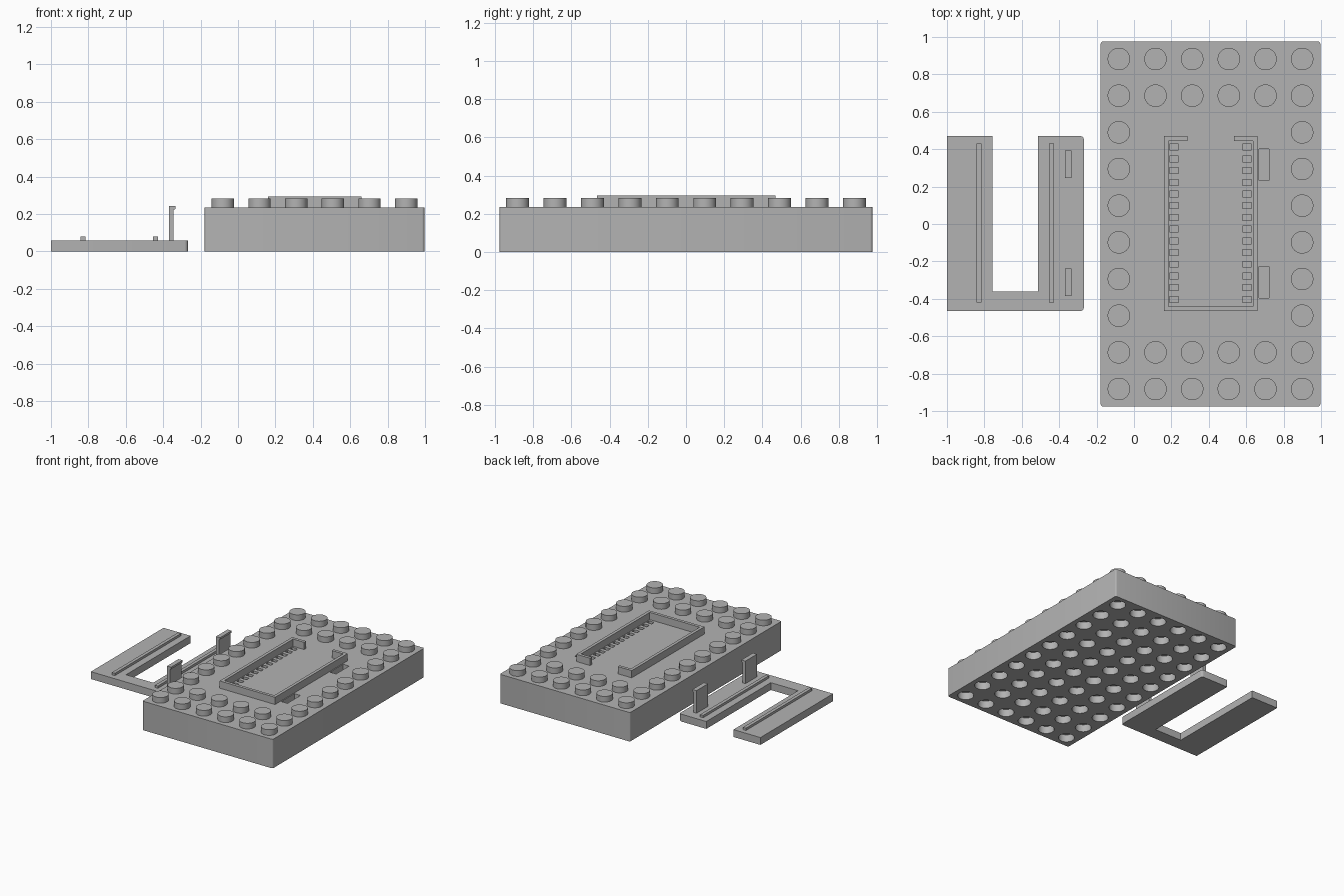
import bpy
import bmesh
from mathutils import Matrix

cube = bpy.data.objects.get("Cube")
if cube:
    bpy.data.objects.remove(cube, do_unlink=True)

grey = bpy.data.materials.new("plain grey")
grey.use_nodes = True
colour = (0.45, 0.45, 0.45, 1)
grey.diffuse_color = colour
grey.node_tree.nodes["Principled BSDF"].inputs["Base Color"].default_value = colour


def add_box(bm, x, y, z):
    """Box from (min, max) ranges."""
    size = [r[1] - r[0] for r in (x, y, z)]
    centre = [(r[1] + r[0]) / 2 for r in (x, y, z)]
    bmesh.ops.create_cube(bm, size=1,
                          matrix=Matrix.Translation(centre) @ Matrix.Diagonal((*size, 1)))


def add_cylinder(bm, x, y, z, radius):
    bmesh.ops.create_cone(bm, cap_ends=True, segments=40, radius1=radius, radius2=radius,
                          depth=z[1] - z[0],
                          matrix=Matrix.Translation((x, y, (z[0] + z[1]) / 2)))


def add_prism(bm, outline, height):
    """Extrude a flat outline up from the ground."""
    face = bm.faces.new([bm.verts.new((x, y, 0)) for x, y in outline])
    top = bmesh.ops.extrude_face_region(bm, geom=[face])["geom"]
    verts = [v for v in top if isinstance(v, bmesh.types.BMVert)]
    bmesh.ops.translate(bm, verts=verts, vec=(0, 0, height))
    bmesh.ops.recalc_face_normals(bm, faces=bm.faces)


def finish(bm, name, smooth=False):
    mesh = bpy.data.meshes.new(name)
    bm.to_mesh(mesh)
    bm.free()
    mesh.materials.append(grey)
    obj = bpy.data.objects.new(name, mesh)
    bpy.context.collection.objects.link(obj)
    if smooth:
        shade(obj)
    return obj


def shade(obj):
    bpy.ops.object.select_all(action="DESELECT")
    obj.select_set(True)
    bpy.context.view_layer.objects.active = obj
    bpy.ops.object.shade_smooth_by_angle(angle=0.6)


def round_corners(bm, radius, test=lambda v: True):
    edges = [e for e in bm.edges
             if abs(e.verts[0].co.z - e.verts[1].co.z) > 0.01 and test(e.verts[0].co)]
    bmesh.ops.bevel(bm, geom=edges, offset=radius, segments=3, affect="EDGES", profile=0.5)


PITCH = 0.196
TOP = 0.236
MID = 0.409
columns = [MID + PITCH * (i - 2.5) for i in range(6)]
rows = [PITCH * (j - 4.5) for j in range(10)]
tooth_rows = [-0.403 + 0.0626 * i for i in range(14)]

# Main block
bm = bmesh.new()
add_box(bm, (-0.178, 0.996), (-0.976, 0.976), (0, TOP))
round_corners(bm, 0.012)
base = finish(bm, "base_block")

# Cutter: stud sockets below, pin slots and clip slots above
bm = bmesh.new()
for x in columns:
    for y in rows:
        add_cylinder(bm, x, y, (-0.05, 0.06), 0.06)
for y in tooth_rows:
    for x in (0.19, 0.58):
        add_box(bm, (x, x + 0.049), (y - 0.016, y + 0.016), (0.18, 0.4))
for y in (-0.395, 0.232):
    add_box(bm, (0.667, 0.722), (y, y + 0.168), (0.09, 0.4))
cutter = finish(bm, "socket_cutter")
cutter.hide_render = True

cut = base.modifiers.new("sockets", "BOOLEAN")
cut.operation = "DIFFERENCE"
cut.solver = "EXACT"
cut.object = cutter
bpy.context.view_layer.objects.active = base
bpy.ops.object.modifier_apply(modifier=cut.name)
bpy.data.objects.remove(cutter, do_unlink=True)
shade(base)

# Studs around the border
bm = bmesh.new()
for i, x in enumerate(columns):
    for j, y in enumerate(rows):
        if i in (0, 5) or j in (0, 1, 8, 9):
            add_cylinder(bm, x, y, (TOP - 0.002, 0.282), 0.06)
finish(bm, "studs", True)

# Raised rim with a gap at the back
bm = bmesh.new()
add_prism(bm, [(0.16, -0.465), (0.66, -0.465), (0.66, 0.47), (0.535, 0.47),
               (0.535, 0.445), (0.635, 0.445), (0.635, -0.44), (0.185, -0.44),
               (0.185, 0.445), (0.285, 0.445), (0.285, 0.47), (0.16, 0.47)], 0.06)
bmesh.ops.translate(bm, verts=bm.verts, vec=(0, 0, TOP - 0.001))
finish(bm, "socket_rim")

# U-shaped cover plate
bm = bmesh.new()
add_prism(bm, [(-1, -0.465), (-0.268, -0.465), (-0.268, 0.47), (-0.512, 0.47),
               (-0.512, -0.36), (-0.757, -0.36), (-0.757, 0.47), (-1, 0.47)], 0.06)
round_corners(bm, 0.018, lambda v: v.x > -0.3)
finish(bm, "cover_plate", True)

# Pressing ridges on the cover
bm = bmesh.new()
for x in (-0.842, -0.455):
    add_box(bm, (x, x + 0.027), (-0.42, 0.43), (0.058, 0.079))
finish(bm, "cover_ridges")

# Hooked clips on the cover
for name, y in (("front_clip", -0.385), ("back_clip", 0.245)):
    bm = bmesh.new()
    add_prism(bm, [(-0.37, 0.058), (-0.344, 0.058), (-0.344, 0.222), (-0.333, 0.228),
                   (-0.333, 0.244), (-0.37, 0.244)], 0.148)
    # Stand the profile upright
    for v in bm.verts:
        v.co = (v.co.x, y + v.co.z, v.co.y)
    bmesh.ops.recalc_face_normals(bm, faces=bm.faces)
    finish(bm, name)
